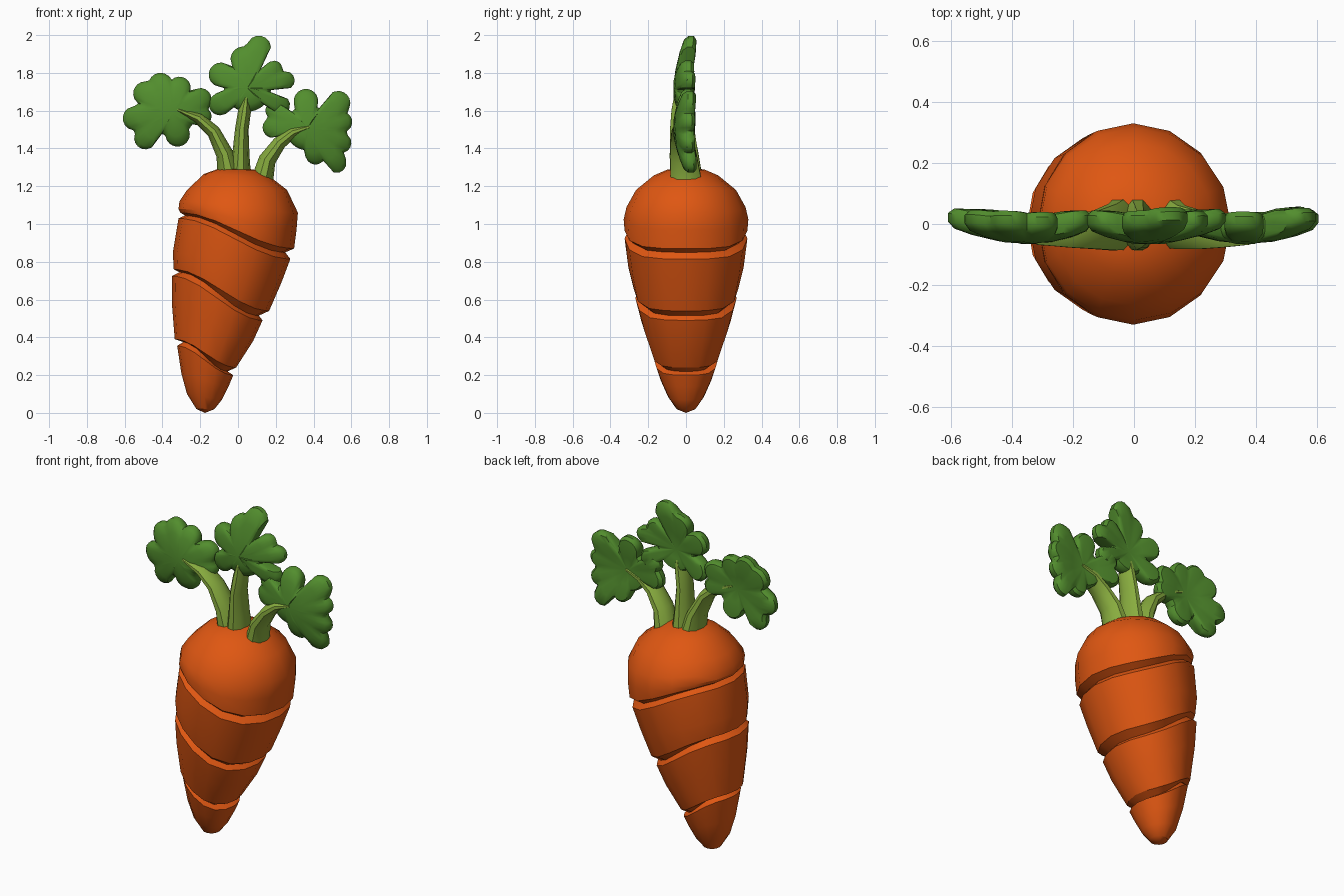
import bpy, bmesh, math
from mathutils import Vector


def material(name, rgb):
    m = bpy.data.materials.new(name)
    m.diffuse_color = (*rgb, 1)
    return m


ORANGE = material("carrot orange", (0.74, 0.095, 0.006))
GREEN = material("leaf green", (0.085, 0.27, 0.027))
LIGHT = material("stem light green", (0.25, 0.42, 0.05))


def loft(name, rings, start, end, mat, angle):
    """Skin a stack of equal-length point rings, closed by a pole at each end."""
    bm = bmesh.new()
    rows = [[bm.verts.new(p) for p in ring] for ring in rings]
    n = len(rows[0])
    for a, b in zip(rows, rows[1:]):
        for i in range(n):
            j = (i + 1) % n
            bm.faces.new((a[i], a[j], b[j], b[i]))
    for row, pole in ((rows[0], start), (rows[-1], end)):
        v = bm.verts.new(pole)
        for i in range(n):
            bm.faces.new((row[i], row[(i + 1) % n], v))
    bmesh.ops.recalc_face_normals(bm, faces=bm.faces)
    me = bpy.data.meshes.new(name)
    bm.to_mesh(me)
    bm.free()
    me.materials.append(mat)
    ob = bpy.data.objects.new(name, me)
    bpy.context.collection.objects.link(ob)
    bpy.ops.object.select_all(action='DESELECT')
    ob.select_set(True)
    bpy.context.view_layer.objects.active = ob
    bpy.ops.object.shade_smooth_by_angle(angle=math.radians(angle))
    return ob


# Root: tilted rings (left x, left z, right x, right z, half depth) with three creases
ROOT = [
    (-0.11, 1.29, 0.10, 1.285, 0.10), (-0.18, 1.265, 0.17, 1.25, 0.17),
    (-0.27, 1.18, 0.26, 1.18, 0.265), (-0.31, 1.12, 0.317, 1.06, 0.315),
    (-0.315, 1.08, 0.31, 0.97, 0.33), (-0.305, 1.06, 0.297, 0.87, 0.325),
    (-0.28, 1.045, 0.25, 0.85, 0.295), (-0.315, 1.03, 0.277, 0.815, 0.325),
    (-0.345, 0.85, 0.23, 0.69, 0.305), (-0.34, 0.76, 0.165, 0.54, 0.275),
    (-0.31, 0.745, 0.11, 0.515, 0.24), (-0.35, 0.725, 0.13, 0.49, 0.268),
    (-0.35, 0.58, 0.08, 0.38, 0.235), (-0.335, 0.39, -0.01, 0.24, 0.18),
    (-0.29, 0.375, -0.055, 0.22, 0.14), (-0.322, 0.355, -0.025, 0.20, 0.168),
    (-0.30, 0.21, -0.05, 0.14, 0.135), (-0.27, 0.10, -0.085, 0.07, 0.095),
    (-0.22, 0.02, -0.125, 0.02, 0.05),
]


def root_ring(xl, zl, xr, zr, depth, sides=16):
    pts = []
    for i in range(sides):
        a = math.tau * i / sides
        t = 0.5 + 0.5 * math.cos(a)
        s = t * t * (3 - 2 * t)
        pts.append((xl + (xr - xl) * t, depth * math.sin(a), zl + (zr - zl) * s))
    return pts


loft("root", [root_ring(*r) for r in ROOT], (0, 0, 1.30), (-0.175, 0, 0), ORANGE, 32)


# Leaves: lobed outline is the union of circles (x, z, radius) seen from the first one
def leaf(name, circles, samples=72):
    cx, cz, _ = circles[0]
    outline = []
    for i in range(samples):
        a = math.tau * i / samples
        d = Vector((math.cos(a), math.sin(a)))
        reach = 0
        for x, z, r in circles:
            c = Vector((x - cx, z - cz))
            along = c.dot(d)
            gap = r * r - (c.length_squared - along * along)
            if gap > 0:
                reach = max(reach, along + math.sqrt(gap))
        outline.append(d * reach)

    def ring(scale, half):
        # cupped surface: the rim sweeps backwards
        return [(cx + p.x * scale, -0.03 + 0.2 * p.length * scale + half,
                 cz + p.y * scale) for p in outline]

    steps = [(0.4, 0.045), (0.7, 0.042), (0.92, 0.033), (1.0, 0.014)]
    rings = [ring(s, -h) for s, h in steps] + [ring(s, h) for s, h in steps[::-1]]
    loft(name, rings, (cx, -0.065, cz), (cx, 0.02, cz), GREEN, 40)


leaf("middle_leaf", [
    (0.05, 1.72, 0.125), (0.11, 1.932, 0.065), (0.03, 1.87, 0.07), (-0.09, 1.79, 0.065),
    (-0.095, 1.635, 0.06), (0.19, 1.82, 0.045), (0.25, 1.76, 0.05), (0.22, 1.63, 0.055)])
leaf("left_leaf", [
    (-0.35, 1.59, 0.125), (-0.545, 1.56, 0.065), (-0.49, 1.455, 0.06), (-0.32, 1.475, 0.065),
    (-0.49, 1.69, 0.065), (-0.41, 1.735, 0.065), (-0.31, 1.72, 0.06), (-0.2, 1.66, 0.06),
    (-0.19, 1.57, 0.05)])
leaf("right_leaf", [
    (0.37, 1.51, 0.12), (0.36, 1.65, 0.065), (0.53, 1.64, 0.065), (0.55, 1.54, 0.055),
    (0.545, 1.43, 0.055), (0.52, 1.325, 0.055), (0.41, 1.37, 0.055),
    (0.195, 1.6, 0.05), (0.185, 1.51, 0.055)])


# Stems: tapering oval tubes through points (x, z, half width, half depth)
def stem(name, path, sides=10):
    rings = []
    for k, (x, z, w, d) in enumerate(path):
        before, after = path[max(k - 1, 0)], path[min(k + 1, len(path) - 1)]
        t = Vector((after[0] - before[0], after[1] - before[1])).normalized()
        ring = []
        for i in range(sides):
            a = math.tau * i / sides
            u = w * math.cos(a)
            ring.append((x + t.y * u, -0.01 * min(k, 2) + d * math.sin(a), z - t.x * u))
        rings.append(ring)
    s, e = path[0], path[-1]
    loft(name, rings, (s[0], 0, s[1]), (e[0], -0.02, e[1]), LIGHT, 40)


stem("middle_stem", [(0.01, 1.25, 0.06, 0.09), (0.015, 1.36, 0.046, 0.08),
                     (0.02, 1.5, 0.036, 0.068), (0.035, 1.6, 0.034, 0.06),
                     (0.045, 1.68, 0.012, 0.045)])
stem("left_stem", [(-0.045, 1.25, 0.065, 0.09), (-0.07, 1.37, 0.046, 0.08),
                   (-0.13, 1.49, 0.036, 0.065), (-0.21, 1.56, 0.03, 0.06),
                   (-0.32, 1.605, 0.012, 0.05)])
stem("right_stem", [(0.13, 1.24, 0.058, 0.085), (0.155, 1.34, 0.046, 0.075),
                    (0.22, 1.43, 0.036, 0.065), (0.29, 1.485, 0.028, 0.06),
                    (0.38, 1.515, 0.012, 0.05)])
